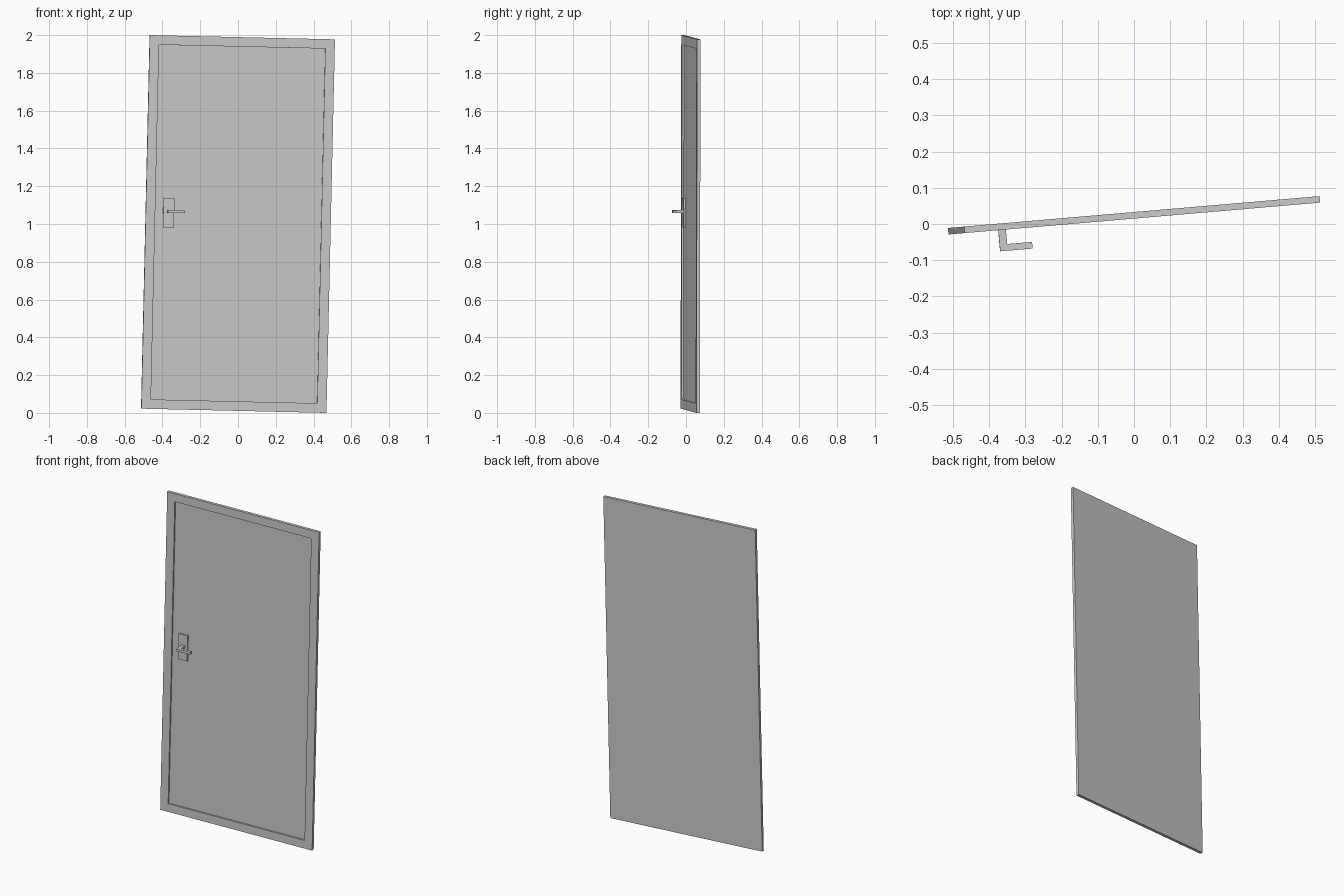
import bpy, bmesh, math
from mathutils import Matrix, Vector

if "Cube" in bpy.data.objects:
    bpy.data.objects.remove(bpy.data.objects["Cube"])

# Overall pose: slight sideways lean, then a small swing about the vertical
POSE = (Matrix.Translation((0, 0.024, 1.0))
        @ Matrix.Rotation(math.radians(4.9), 4, 'Z')
        @ Matrix.Rotation(math.radians(1.31), 4, 'Y'))

W, T, H = 0.984, 0.018, 1.978
BORDER, RECESS = 0.05, 0.010
FLOOR = -T / 2 + RECESS


def finish(name, bm):
    bmesh.ops.recalc_face_normals(bm, faces=bm.faces)
    mesh = bpy.data.meshes.new(name)
    bm.to_mesh(mesh)
    bm.free()
    ob = bpy.data.objects.new(name, mesh)
    bpy.context.collection.objects.link(ob)
    ob.matrix_world = POSE
    return ob


def box(lo, hi):
    bm = bmesh.new()
    bmesh.ops.create_cube(bm, size=1)
    lo, hi = Vector(lo), Vector(hi)
    bmesh.ops.scale(bm, vec=hi - lo, verts=bm.verts)
    bmesh.ops.translate(bm, vec=(lo + hi) / 2, verts=bm.verts)
    return bm


# Door leaf with a shallow recessed panel on the front
bm = box((-W / 2, -T / 2, -H / 2), (W / 2, T / 2, H / 2))
bm.normal_update()
front = [min(bm.faces, key=lambda f: f.calc_center_median().y)]
bmesh.ops.inset_region(bm, faces=front, thickness=BORDER, use_even_offset=True)
panel = bmesh.ops.extrude_discrete_faces(bm, faces=front)["faces"][0]
bmesh.ops.translate(bm, vec=(0, RECESS, 0), verts=panel.verts)
finish("door_leaf", bm)

# Handle backplate, sitting in the recess
PX, PZ = -0.370, 0.051
finish("handle_plate", box((PX - 0.029, -T / 2 + 0.001, PZ - 0.079),
                           (PX + 0.029, FLOOR, PZ + 0.079)))

# L-shaped lever: stem and grip as one extruded profile
profile = [(-0.378, -T / 2 + 0.001), (-0.378, -0.0675), (-0.288, -0.0675),
           (-0.288, -0.0490), (-0.357, -0.0490), (-0.357, -T / 2 + 0.001)]
bm = bmesh.new()
face = bm.faces.new([bm.verts.new((x, y, 0.0505)) for x, y in profile])
ext = bmesh.ops.extrude_face_region(bm, geom=[face])["geom"]
bmesh.ops.translate(bm, vec=(0, 0, 0.015),
                    verts=[v for v in ext if isinstance(v, bmesh.types.BMVert)])
finish("handle_lever", bm)
